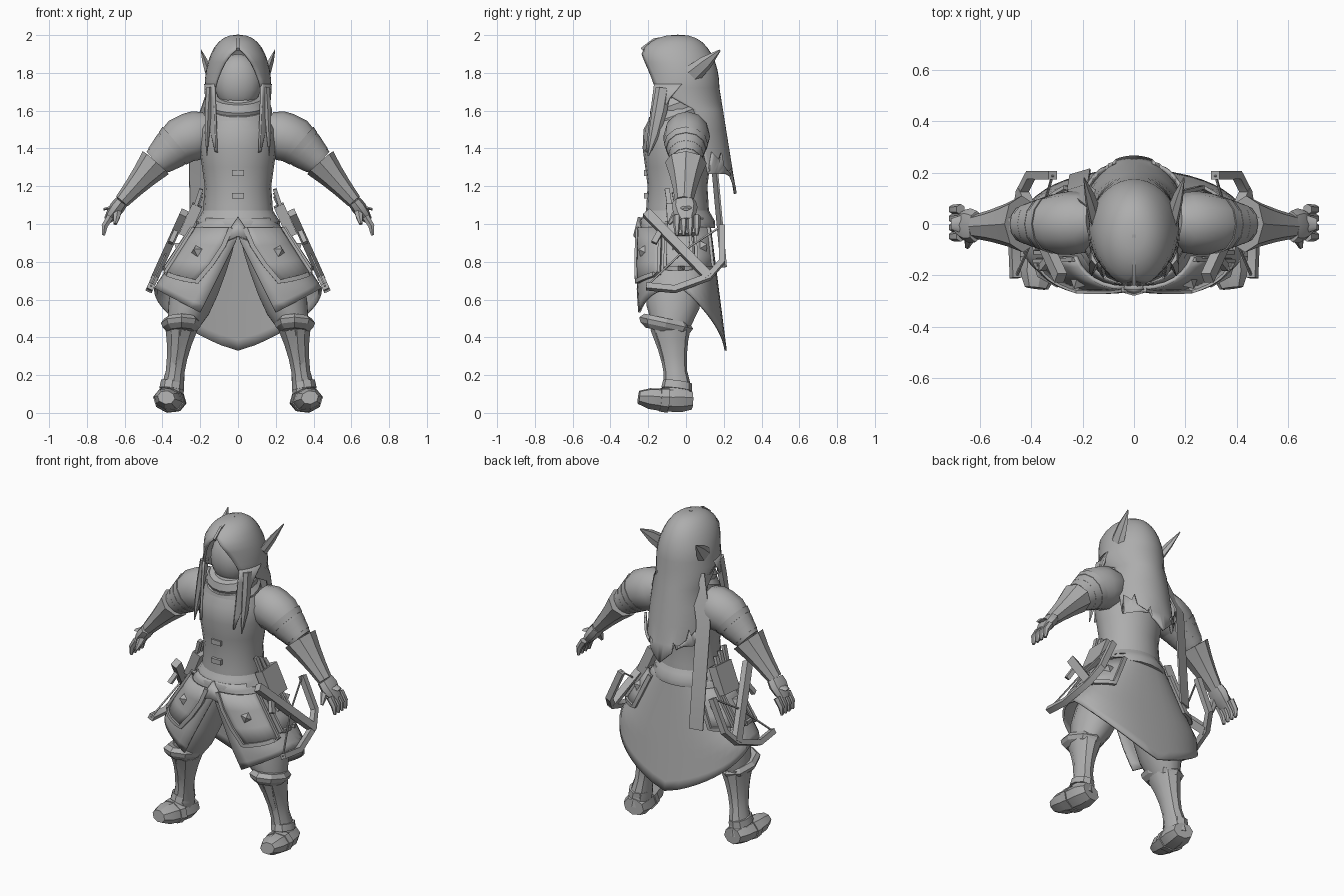
import bpy, bmesh, math
from math import sin, cos, pi, sqrt
from mathutils import Vector

if "Cube" in bpy.data.objects:
    bpy.data.objects.remove(bpy.data.objects["Cube"])

grey = bpy.data.materials.new("plain_grey")
grey.use_nodes = True
grey.diffuse_color = (.42, .42, .42, 1)
grey.node_tree.nodes["Principled BSDF"].inputs["Base Color"].default_value = grey.diffuse_color

ACROSS = Vector((1, 0, 0))
DEEP = Vector((0, 1, 0))


def finish(name, bm, mirror=True, thickness=0, angle=35):
    """Turn a bmesh into a shaded object, mirrored and thickened where asked."""
    bmesh.ops.remove_doubles(bm, verts=bm.verts, dist=.0005)
    bmesh.ops.recalc_face_normals(bm, faces=bm.faces)
    mesh = bpy.data.meshes.new(name)
    bm.to_mesh(mesh)
    bm.free()
    mesh.materials.append(grey)
    part = bpy.data.objects.new(name, mesh)
    bpy.context.collection.objects.link(part)
    bpy.ops.object.select_all(action='DESELECT')
    part.select_set(True)
    bpy.context.view_layer.objects.active = part
    bpy.ops.object.shade_smooth_by_angle(angle=math.radians(angle))
    if mirror:
        part.modifiers.new("Mirror", 'MIRROR')
    if thickness:
        solid = part.modifiers.new("Solidify", 'SOLIDIFY')
        solid.thickness = thickness
        solid.offset = 0


def surface(name, rows, thickness):
    """Thin sheet through rows of points."""
    bm = bmesh.new()
    verts = [[bm.verts.new(point) for point in row] for row in rows]
    for upper, lower in zip(verts, verts[1:]):
        for i in range(len(upper) - 1):
            bm.faces.new((upper[i], upper[i + 1], lower[i + 1], lower[i]))
    finish(name, bm, thickness=thickness)


def along(path, t):
    """Point at fraction t of a path."""
    place = t * (len(path) - 1)
    i = min(int(place), len(path) - 2)
    return Vector(path[i]).lerp(Vector(path[i + 1]), place - i)


def tube(name, path, radii, depth=1, sides=10, side=DEEP, mirror=True, angle=35):
    """Tube with radii spread evenly on the path; depth stretches it along side."""
    bm = bmesh.new()
    count = len(radii)
    points = [along(path, i / (count - 1)) for i in range(count)]
    rings = []
    for i, radius in enumerate(radii):
        tangent = (points[min(i + 1, count - 1)] - points[max(i - 1, 0)]).normalized()
        u = (side - tangent * side.dot(tangent)).normalized()
        v = tangent.cross(u)
        if sides == 4:
            radius *= sqrt(2)
        ring = []
        for j in range(sides):
            turn = 2 * pi * j / sides + (pi / 4 if sides == 4 else 0)
            ring.append(bm.verts.new(points[i] + radius * (u * depth * cos(turn) + v * sin(turn))))
        rings.append(ring)
    for low, high in zip(rings, rings[1:]):
        for j in range(sides):
            k = (j + 1) % sides
            bm.faces.new((low[j], low[k], high[k], high[j]))
    bm.faces.new(rings[0])
    bm.faces.new(rings[-1])
    finish(name, bm, mirror, angle=angle)


def bar(name, path, wide, thick, side=DEEP, mirror=True):
    """Square bar along a path."""
    tube(name, path, [thick] * len(path), wide / thick, 4, side, mirror)


# Face, set back under the hood
bm = bmesh.new()
bmesh.ops.create_uvsphere(bm, u_segments=20, v_segments=12, radius=1)
for vert in bm.verts:
    vert.co = (vert.co.x * .125, vert.co.y * .1 - .07, vert.co.z * .15 + 1.75)
finish("face", bm, False)


# Hood and hair: half rings between a front and a back, by angle from the front
def half_ring(z, width, front, back, start, end, lift=lambda u: 0, steps=16):
    row = []
    for i in range(steps + 1):
        a = start + (end - start) * i / steps
        row.append((width * sin(a), (front + back) / 2 - (back - front) / 2 * cos(a),
                    z + lift(i / steps)))
    return row


def jagged(u):
    return .22 * (1 - u) + (.05 if u in (.25, .625) else 0)


hair, side_hair = [], []
for i in range(10):
    tilt = pi / 2 * i / 9
    z = 1.72 + .275 * cos(tilt)
    spread = sin(tilt) ** .8
    opening = .8 * sqrt(max(1.92 - z, 0) / .2)
    hair.append(half_ring(z, .17 * spread, -.04 - .2 * min(1, 1.25 * spread) + .02 * spread ** 8,
                          -.04 + .21 * spread, opening, pi))
for i in range(6):
    t = i / 5
    if i:
        hair.append(half_ring(1.72 - .56 * t, .17 + .04 * t, -.2, .17 + .09 * t,
                              1.6 + .45 * sqrt(t), pi, jagged if i == 5 else lambda u: 0))
    side_hair.append(half_ring(1.74 - .36 * t, .172 + .01 * t, -.225 - .03 * t, .17,
                               .8 - .14 * t, 1.6 - .9 * t ** .7))
surface("hair", hair, .014)
surface("side_hair", side_hair, .014)
tube("front_lock", [(.15, -.12, 1.72), (.162, -.15, 1.54), (.165, -.2, 1.36)],
     (.02, .02, .015, .002), depth=2, sides=6)
bar("hood_ridge", [(0, -.235, 1.925), (0, -.17, 1.975), (0, -.04, 1.995)], .007, .008, ACROSS, False)
tube("ear", [(.15, .03, 1.79), (.195, .18, 1.92)], (.022, .016, .002), depth=2.4, sides=6)
bar("ribbon", [(-.13, .07, 1.68), (-.22, .14, 1.42), (-.21, .2, .77)], .042, .005,
    Vector((1, .3, 0)), False)

# Torso, layered scarf dipping in front, buckles and belt
tube("torso", [(0, -.045, 1), (0, -.045, 1.7)], (.19, .183, .176, .19, .205, .2, .14, .09),
     depth=.9, sides=20, mirror=False)
for i, height in enumerate((1.51, 1.57, 1.63)):
    width = .18 - .015 * i
    tube(f"scarf_layer_{i + 1}", [(0, -.045, height - .03), (0, -.07, height + .04)],
         (width, width + .005, width - .02), depth=.92, sides=18, mirror=False)
for label, height in (("lower", 1.15), ("upper", 1.27)):
    bar(label + "_buckle", [(-.033, -.21, height), (.033, -.21, height)], .012, .015, mirror=False)
tube("belt", [(0, -.045, .98), (0, -.045, 1.08)], (.22, .222, .2, .18),
     depth=.9, sides=20, mirror=False)
bm = bmesh.new()
corners = (0, -.24, 1.035), (-.085, -.24, .9), (0, -.265, .935), (.085, -.24, .9)
bm.faces.new([bm.verts.new(corner) for corner in corners])
bmesh.ops.triangulate(bm, faces=bm.faces)
finish("belt_plate", bm, False, .03)


# Split skirt: a flared surface by angle (zero in front) and height
def skirt_width(z):
    return .19 + .25 * min(max((1.03 - z) / .37, 0), 1)


def skirt_point(a, z, out=0):
    width = skirt_width(z)
    c = cos(a)
    reach = .2 + .03 * (width - .19) / .25 if c > 0 else .15 + .09 * max(1.03 - z, 0) / .7
    return Vector(((width + out) * max(sin(a), 0) ** .8,
                   -.03 - (reach + out) * math.copysign(abs(c) ** .8, c), z))


def hem(a):
    side = pi / 2
    if a < side:
        return .53 + .13 * max(sin(a) ** .8 - .45, 0) / .55
    return .66 - .33 * (a - side) / side


rows = []
for i in range(13):
    t = i / 12
    z = 1.03 - t / 2
    split = math.asin((max(.93 - z, 0) / 2 / skirt_width(z)) ** 1.25)
    angles = [split + (pi - split) * k / 20 for k in range(21)]
    rows.append([skirt_point(a, 1.03 - t * (1.03 - hem(a))) for a in angles])
surface("skirt", rows, .012)

# Hip panels with raised trim and pyramid studs
for label, start, end, slant, bottom in (("front", .06, 1.2, .36, .685), ("side", 1.3, 1.8, 0, .76),
                                         ("back", 1.9, 2.5, 0, .76)):
    def spot(u, v, out):
        first = start + slant * v ** 1.3
        low = bottom + .05 * u * (slant > 0)
        return skirt_point(first + (end - first) * u, .98 + (low - .98) * v, out)

    surface(label + "_panel", [[spot(u / 6, v / 3, .016) for u in range(7)] for v in range(4)], .016)
    edge = [spot(.03, v / 3, .024) for v in range(3)]
    edge += [spot(.03 + .94 * u / 6, .97, .024) for u in range(7)]
    edge += [spot(.97, 1 - v / 3, .024) for v in range(1, 4)]
    bar(label + "_panel_trim", edge, .008, .012)
    middle = spot(.45, .45, .022)
    outward = (spot(.6, .45, .022) - middle).cross(middle - spot(.45, .6, .022)).normalized()
    if outward.dot(middle) < 0:
        outward.negate()
    tube(label + "_stud", [middle, middle + outward * .03], (.024, .001), sides=4)

# Legs and boots
hip, knee = (.1, -.03, 1), (.3, -.08, .45)
ankle = (.355, -.04, .06)
sole_line = [(.345, .03, .067), (.365, -.11, .067), (.38, -.25, .082)]
tilted = Vector((1, 0, .2))
tube("trouser", [hip, knee], (.1, .12, .125, .125, .115, .08), depth=1.22, sides=14)
tube("boot_shaft", [ankle, knee], (.065, .062, .052, .057, .07, .09), depth=1.2)
tube("boot_cuff", [(.3, -.115, .43), (.3, -.1, .5)], (.075, .1, .108, .09),
     depth=1.35, sides=8, angle=25)
tube("shin_ridge", [(.31, -.15, .45), (.318, -.125, .34), (.34, -.09, .19)], (.05, .03, .02),
     depth=.8, sides=6)
tube("foot", sole_line, (.05, .064, .062, .06, .056, .036), depth=1.3, sides=8,
     side=tilted, angle=25)
tube("ankle_strap", [(.352, -.05, .125), (.347, -.045, .165)], (.068, .064), depth=1.2)
tube("foot_strap", [along(sole_line, .45), along(sole_line, .6)], (.068, .064),
     depth=1.3, sides=8, side=tilted)

# Arms: banded sleeve, gauntlet, hand and fingers
shoulder, bicep, elbow = (.15, .01, 1.5), (.3, 0, 1.44), (.435, 0, 1.325)
wrist, knuckle = (.615, -.01, 1.12), (.69, 0, 1.02)
tube("sleeve", [shoulder, bicep, elbow], (.1, .125, .13, .125, .11, .095, .075), depth=.95, sides=12)
for i in range(3):
    size = .122 - .014 * i
    tube(f"sleeve_band_{i + 1}", [along([bicep, elbow], .15 + .27 * i), along([bicep, elbow], .35 + .27 * i)],
         (size, size - .01), depth=.95, sides=12)
tube("gauntlet", [elbow, wrist], (.092, .07, .053, .04), depth=1.2, sides=8, angle=25)
tube("elbow_guard", [(.485, 0, 1.37), (.51, 0, 1.28), (.6, -.01, 1.155)], (.01, .02, .012),
     depth=2.5, sides=6)
tube("hand", [wrist, knuckle], (.036, .04, .034, .022), depth=1.7, sides=8)
tube("knuckle_guard", [(.65, 0, 1.09), (.712, 0, 1.078)], (.014, .007), depth=3, sides=6)
for i in range(4):
    y = -.048 + .035 * i
    tube(f"finger_{i + 1}", [(.675, y, 1.04), (.706, y, .99), (.712, y, .94)], (.021, .019, .009), sides=6)
tube("thumb", [(.635, -.03, 1.08), (.65, -.09, 1)], (.026, .021, .009), sides=6)


# Hip crossbows, lying in a plane that slopes with the skirt
def sloped(*places):
    return [(.29 + (1.05 - z) * .45, y, z) for y, z in places]


facing = Vector((.91, 0, .41))
stock_end, front_tip, back_tip = (.12, .72), (-.21, .67), (.19, .99)
bar("crossbow_stock", sloped((-.21, 1.06), stock_end), .02, .024, facing)
bar("crossbow_grip", sloped((-.13, .97), (-.17, .9)), .012, .015, facing)
bar("crossbow_limbs", sloped(front_tip, (-.06, .655), stock_end, (.19, .8), back_tip), .018, .016, facing)
bar("crossbow_string", sloped(front_tip, (-.01, .86), back_tip), .004, .004, facing)

# Bolt cases behind the belt
bar("bolt_case", [(.285, -.02, .94), (.215, -.03, 1.1)], .075, .028)
for i in range(3):
    y = -.08 + .04 * i
    bar(f"bolt_{i + 1}", [(.24, y, 1.05), (.195, y - .02, 1.185 - .02 * i)], .013, .01)
